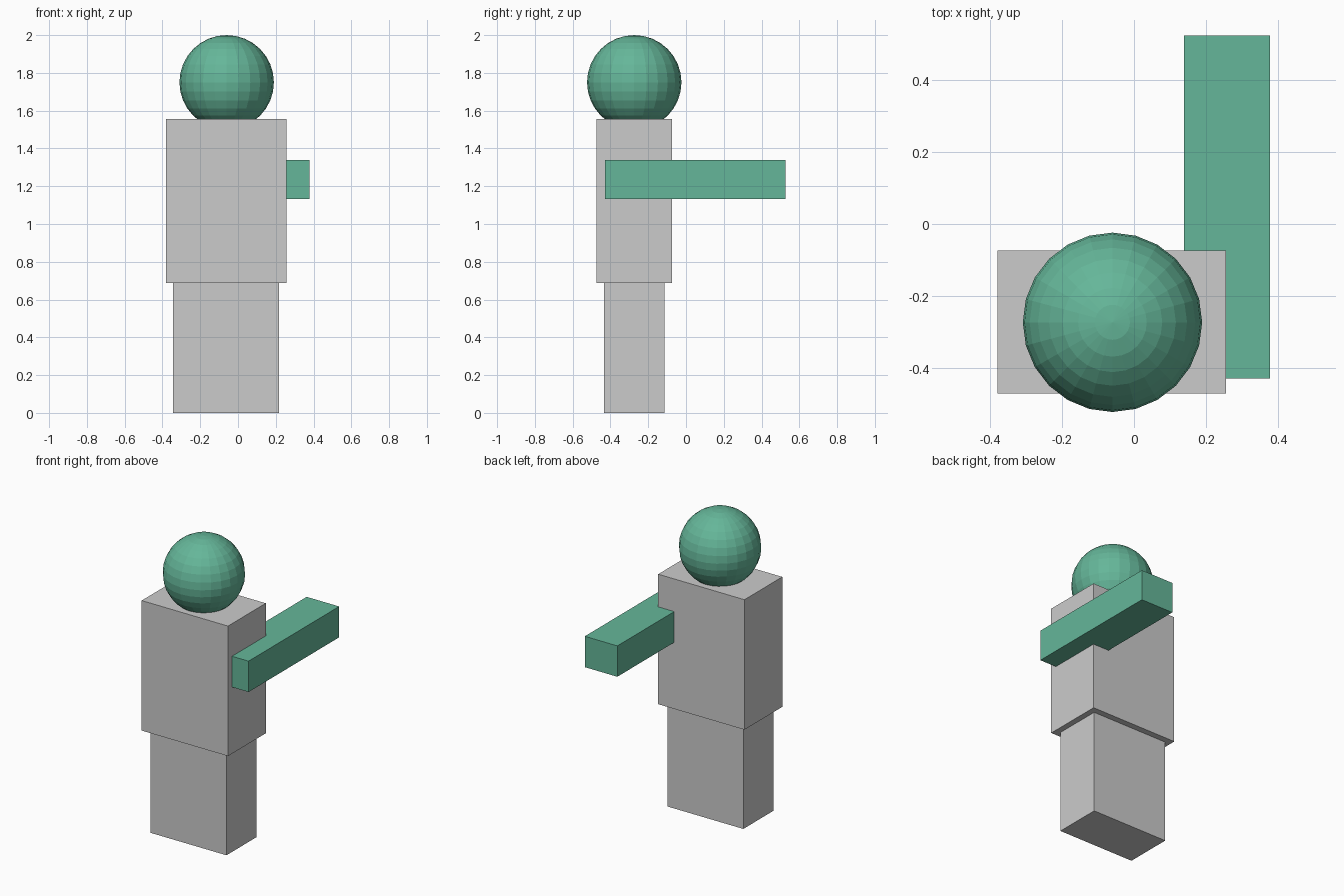
import bpy
from mathutils import Vector

if "Cube" in bpy.data.objects:
    bpy.data.objects.remove(bpy.data.objects["Cube"])

green = bpy.data.materials.new("green")
green.diffuse_color = (0.13, 0.47, 0.32, 1)
green.use_nodes = True
green.node_tree.nodes["Principled BSDF"].inputs["Base Color"].default_value = green.diffuse_color


def box(name, low, high, material=None):
    """Axis-aligned block between two opposite corners."""
    low, high = Vector(low), Vector(high)
    bpy.ops.mesh.primitive_cube_add(size=1, location=(low + high) / 2)
    obj = bpy.context.object
    obj.name = name
    obj.scale = high - low
    bpy.ops.object.transform_apply(location=False, rotation=False, scale=True)
    if material:
        obj.data.materials.append(material)
    return obj


# Legs and torso
box("legs", (-0.343, -0.433, 0), (0.218, -0.115, 0.688))
box("torso", (-0.38, -0.473, 0.688), (0.257, -0.074, 1.556))

# Single arm, pushed partly into the torso side and reaching backwards
box("arm", (0.139, -0.43, 1.132), (0.379, 0.526, 1.338), green)

# Faceted head, sunk slightly into the torso top
bpy.ops.mesh.primitive_uv_sphere_add(segments=24, ring_count=16, radius=0.25,
                                     location=(-0.06, -0.274, 1.75))
head = bpy.context.object
head.name = "head"
head.data.materials.append(green)
